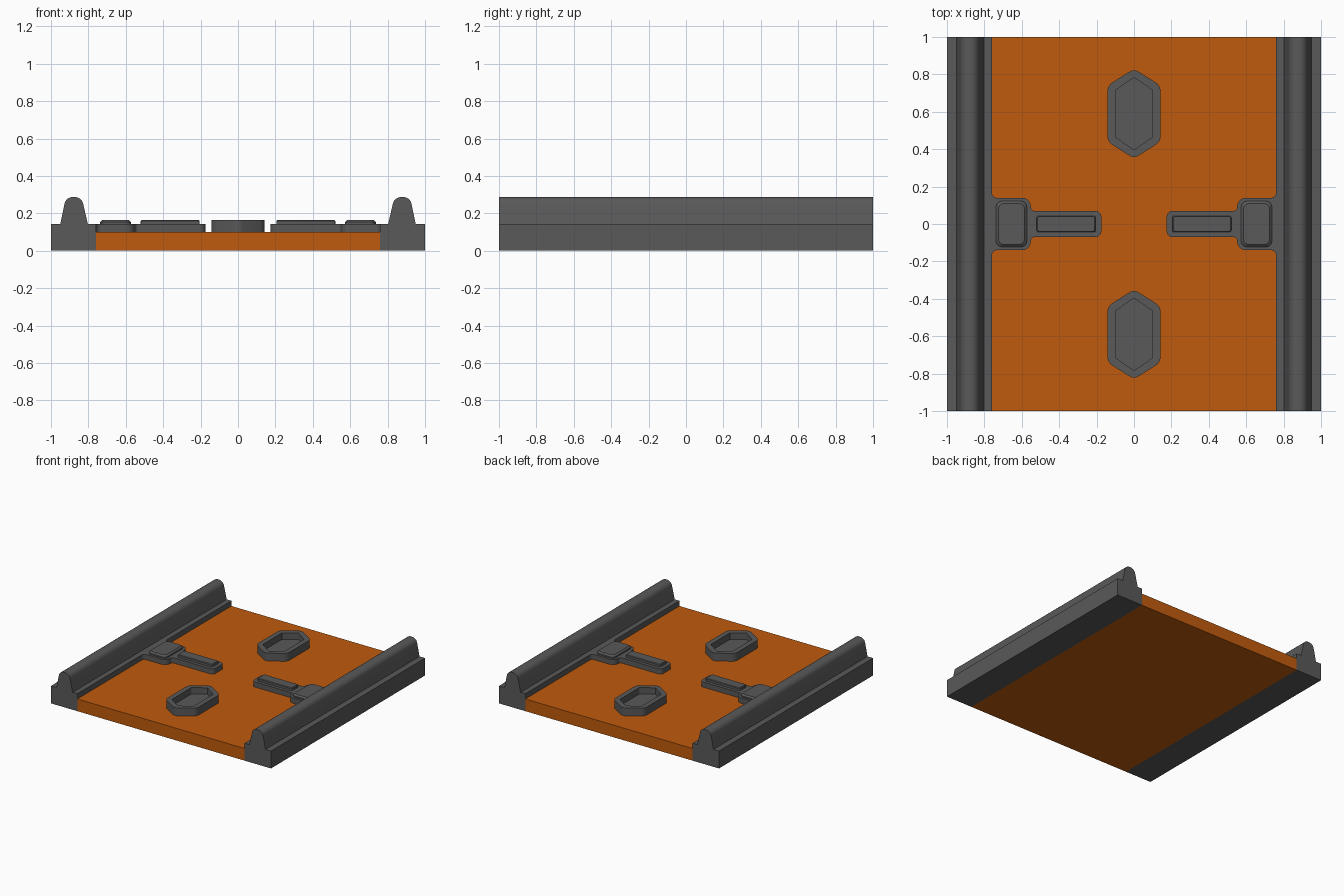
import bpy, bmesh, math
from mathutils import Vector

if "Cube" in bpy.data.objects:
    bpy.data.objects.remove(bpy.data.objects["Cube"])


def material(name, rgb):
    m = bpy.data.materials.new(name)
    m.diffuse_color = (*rgb, 1)
    m.use_nodes = True
    m.node_tree.nodes["Principled BSDF"].inputs["Base Color"].default_value = m.diffuse_color
    return m


ORANGE = material("orange", (0.53, 0.105, 0.004))
DARK = material("dark_grey", (0.1, 0.1, 0.1))


def rounded(points, seg=5):
    """Polygon outline from (x, y, corner length) with arcs at the corners."""
    out, n = [], len(points)
    for i, (x, y, t) in enumerate(points):
        p = Vector((x, y))
        if t == 0:
            out.append(p)
            continue
        d1 = (Vector(points[i - 1][:2]) - p).normalized()
        d2 = (Vector(points[(i + 1) % n][:2]) - p).normalized()
        c = p + (d1 + d2) * (t / (1 + d1.dot(d2)))
        u, v = p + d1 * t - c, p + d2 * t - c
        for k in range(seg + 1):
            s = k / seg
            out.append(c + (u * (1 - s) + v * s).normalized() * u.length)
    return out


def loft(name, rings, mat, mirror=None):
    """Skin a stack of equal-length rings and cap both ends."""
    bm = bmesh.new()
    loops = [[bm.verts.new(p) for p in ring] for ring in rings]
    for a, b in zip(loops, loops[1:]):
        for i in range(len(a)):
            j = (i + 1) % len(a)
            bm.faces.new((a[i], a[j], b[j], b[i]))
    bm.faces.new(loops[0][::-1])
    bm.faces.new(loops[-1])
    bmesh.ops.recalc_face_normals(bm, faces=bm.faces)
    me = bpy.data.meshes.new(name)
    bm.to_mesh(me)
    bm.free()
    me.materials.append(mat)
    ob = bpy.data.objects.new(name, me)
    bpy.context.collection.objects.link(ob)
    bpy.ops.object.select_all(action='DESELECT')
    ob.select_set(True)
    bpy.context.view_layer.objects.active = ob
    bpy.ops.object.shade_smooth_by_angle(angle=math.radians(30))
    if mirror:
        mod = ob.modifiers.new("mirror", 'MIRROR')
        mod.use_axis = [a == mirror for a in "XYZ"]
        mod.use_mirror_merge = False
    return ob


def at_z(outline, z):
    return [(p.x, p.y, z) for p in outline]


def rect(x0, x1, half_y, t):
    return rounded([(x0, -half_y, t), (x1, -half_y, t), (x1, half_y, t), (x0, half_y, t)])


def hexagon(half_x, half_y, flat_y, t, cy):
    return rounded([(0, cy + half_y, t), (-half_x, cy + flat_y, t), (-half_x, cy - flat_y, t),
                    (0, cy - half_y, t), (half_x, cy - flat_y, t), (half_x, cy + flat_y, t)])


# Floor panel
floor = [Vector(p) for p in ((-.76, -1), (.76, -1), (.76, 1), (-.76, 1))]
loft("floor_panel", [at_z(floor, 0), at_z(floor, 0.1)], ORANGE)

# Side rails with a rounded ridge
profile = rounded([(.76, 0, 0), (1, 0, 0), (1, .143, 0), (.95, .143, 0), (.92, .287, .036),
                   (.836, .287, .036), (.803, .143, 0), (.76, .143, 0)], 8)
loft("side_rail", [[(p.x, y, p.y) for p in profile] for y in (-1, 1)], DARK, 'X')

# Bracket plates reaching in from the rails
half = [(.76, -.17, 0), (.76, -.14, .028), (.552, -.14, .045), (.552, -.07, .02), (.175, -.07, .03)]
plate = rounded(half + [(x, -y, t) for x, y, t in reversed(half)])
loft("bracket_plate", [at_z(plate, .1), at_z(plate, .143)], DARK, 'X')

# Raised pads on the brackets
for name, x0, x1, hy, t, c in (("bracket_pad", .573, .737, .122, .03, .012),
                               ("arm_pad", .205, .52, .044, .01, .005)):
    base = rect(x0, x1, hy, t)
    top = rect(x0 + c, x1 - c, hy - c, t)
    loft(name, [at_z(base, .143), at_z(base, .165 - c), at_z(top, .165)], DARK, 'X')

# Hexagonal recessed sockets
outer = hexagon(.142, .24, .15, .03, .59)
inner = hexagon(.10, .193, .125, .003, .59)
loft("hex_socket", [at_z(outer, .1), at_z(outer, .165), at_z(inner, .165), at_z(inner, .112)],
     DARK, 'Y')
